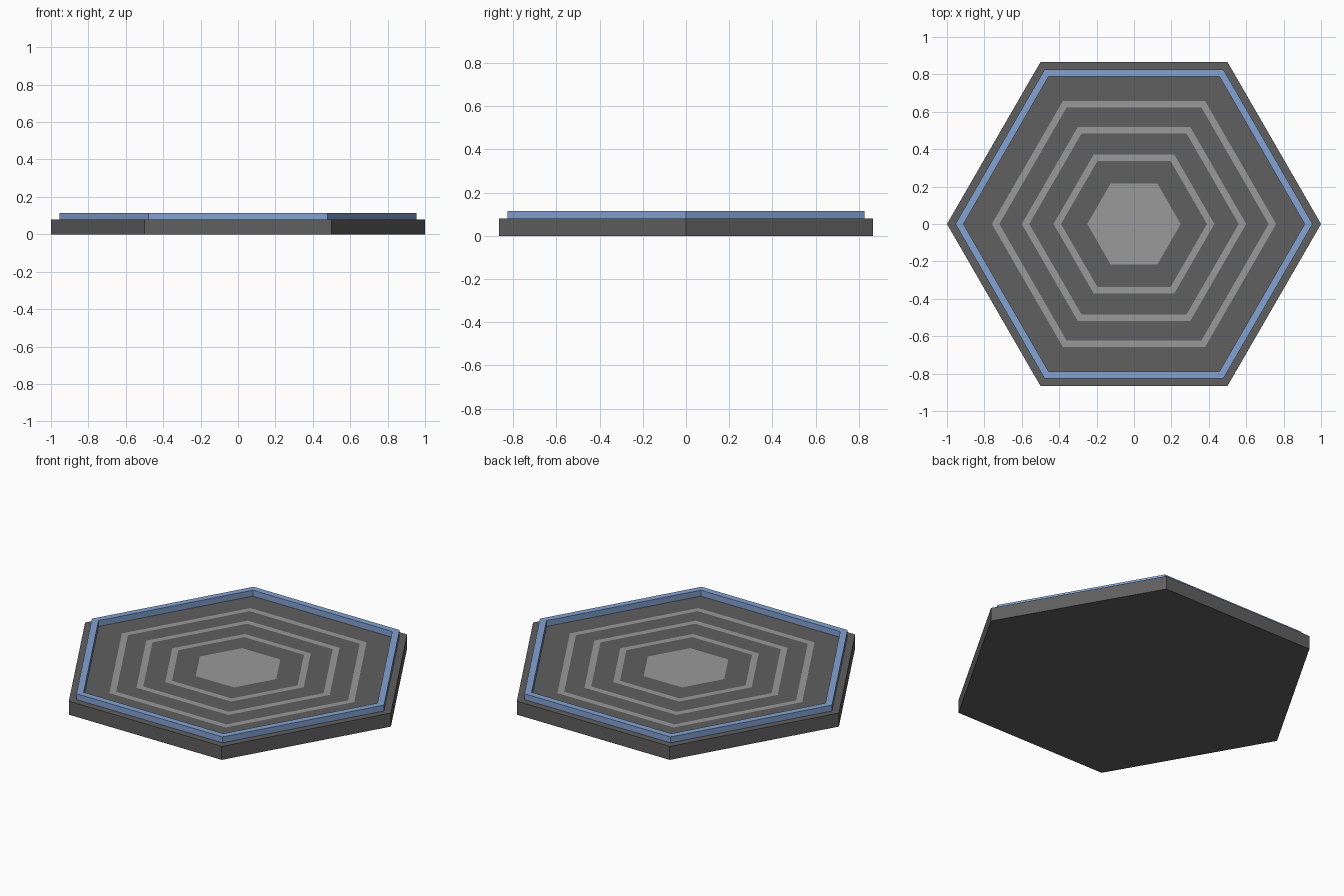
import bpy, bmesh, math

if "Cube" in bpy.data.objects:
    bpy.data.objects.remove(bpy.data.objects["Cube"])


def material(name, rgb):
    m = bpy.data.materials.new(name)
    m.diffuse_color = (*rgb, 1)
    m.use_nodes = True
    m.node_tree.nodes["Principled BSDF"].inputs["Base Color"].default_value = m.diffuse_color
    return m


dark = material("dark grey", (0.115, 0.115, 0.115))
light = material("light grey", (0.32, 0.32, 0.32))
blue = material("soft blue", (0.23, 0.36, 0.65))


def hexagon(bm, radius, z):
    return [bm.verts.new((radius * math.cos(math.radians(60 * i)),
                          radius * math.sin(math.radians(60 * i)), z)) for i in range(6)]


def bridge(bm, a, b, mat=0):
    for i in range(6):
        j = (i + 1) % 6
        bm.faces.new((a[i], a[j], b[j], b[i])).material_index = mat


def finish(bm, name, mats):
    bmesh.ops.recalc_face_normals(bm, faces=bm.faces)
    me = bpy.data.meshes.new(name)
    bm.to_mesh(me)
    bm.free()
    for m in mats:
        me.materials.append(m)
    bpy.context.collection.objects.link(bpy.data.objects.new(name, me))


# Base slab: concentric hexagons cut into the top, alternating in colour
bm = bmesh.new()
loop = hexagon(bm, 1.0, 0)
bm.faces.new(loop)
outer = hexagon(bm, 1.0, 0.08)
bridge(bm, loop, outer)
loop = outer
for i, r in enumerate((0.76, 0.72, 0.60, 0.56, 0.43, 0.39, 0.25)):
    inner = hexagon(bm, r, 0.08)
    bridge(bm, loop, inner, i % 2)
    loop = inner
bm.faces.new(loop).material_index = 1
finish(bm, "base_slab", (dark, light))

# Raised blue rim
bm = bmesh.new()
loops = [hexagon(bm, r, z) for r, z in ((0.955, 0.08), (0.955, 0.115), (0.912, 0.115), (0.912, 0.08))]
for i in range(4):
    bridge(bm, loops[i], loops[(i + 1) % 4])
finish(bm, "raised_rim", (blue,))
